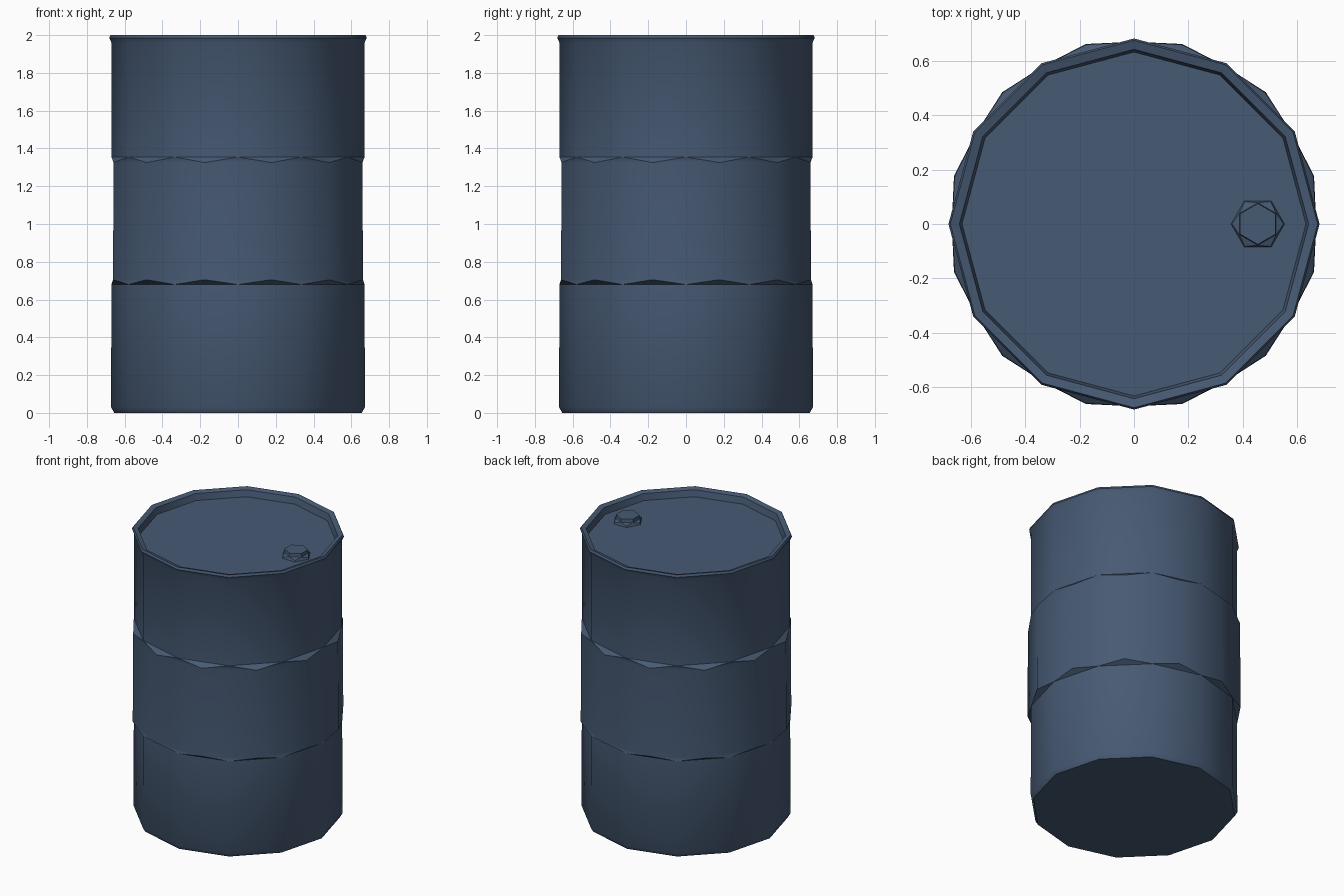
import bpy, bmesh, math

if "Cube" in bpy.data.objects:
    bpy.data.objects.remove(bpy.data.objects["Cube"])

SIDES = 12

paint = bpy.data.materials.new("steel blue paint")
paint.diffuse_color = (0.062, 0.101, 0.172, 1)
paint.use_nodes = True
paint.node_tree.nodes["Principled BSDF"].inputs["Base Color"].default_value = paint.diffuse_color


def lathe(name, profile, sides, centre=(0, 0), angle=35, cap_bottom=True):
    """Stack rings of (radius, z, half-step twist) and bridge them."""
    bm = bmesh.new()
    rings = []
    for r, z, twist in profile:
        ring = []
        for i in range(sides):
            a = 2 * math.pi * (i + 0.5 * twist) / sides
            ring.append(bm.verts.new((centre[0] + r * math.cos(a),
                                      centre[1] + r * math.sin(a), z)))
        rings.append(ring)
    for k in range(len(rings) - 1):
        a, b = rings[k], rings[k + 1]
        ta, tb = profile[k][2], profile[k + 1][2]
        for i in range(sides):
            j = (i + 1) % sides
            if ta == tb:
                bm.faces.new((a[i], a[j], b[j], b[i]))
            elif tb > ta:
                bm.faces.new((a[i], a[j], b[i]))
                bm.faces.new((a[j], b[j], b[i]))
            else:
                bm.faces.new((a[i], b[j], b[i]))
                bm.faces.new((a[i], a[j], b[j]))
    if cap_bottom:
        bm.faces.new(list(reversed(rings[0])))
    bm.faces.new(rings[-1])
    me = bpy.data.meshes.new(name)
    bm.to_mesh(me)
    bm.free()
    ob = bpy.data.objects.new(name, me)
    bpy.context.collection.objects.link(ob)
    me.materials.append(paint)
    bpy.ops.object.select_all(action='DESELECT')
    ob.select_set(True)
    bpy.context.view_layer.objects.active = ob
    bpy.ops.object.shade_smooth_by_angle(angle=math.radians(angle))
    return ob


# Drum shell: lower wall, raised middle band, upper wall, rim and sunken lid
lathe("drum_shell", [
    (0.655, 0.00, 0), (0.672, 0.03, 0), (0.670, 0.68, 0),
    (0.685, 0.705, 1), (0.682, 1.325, 1),
    (0.670, 1.355, 0), (0.670, 1.96, 0),
    (0.682, 1.985, 0), (0.675, 2.00, 0), (0.642, 1.99, 0),
    (0.632, 1.945, 0),
], SIDES)

# Filler cap on the lid
lathe("filler_cap", [
    (0.10, 1.94, 0), (0.095, 1.955, 0), (0.078, 1.965, 1), (0.075, 1.99, 1),
], 6, centre=(0.455, 0.0), angle=25)
